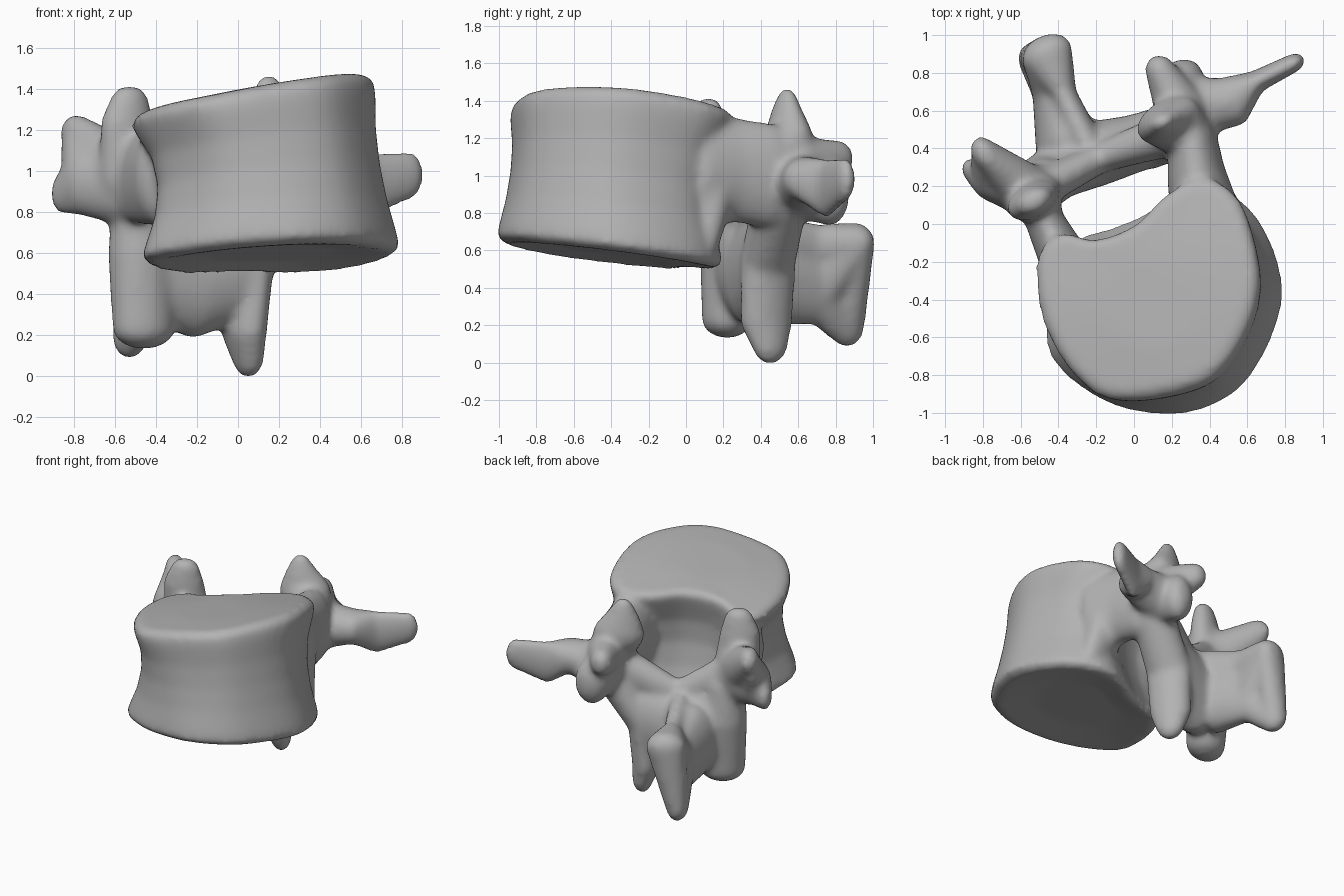
import bpy, bmesh, math
from mathutils import Vector, Matrix

cube = bpy.data.objects.get("Cube")
if cube:
    bpy.data.objects.remove(cube, do_unlink=True)

YAW = Matrix.Rotation(math.radians(28), 3, 'Z')   # the bone is turned about z
bone = bmesh.new()

ball = bmesh.new()
bmesh.ops.create_icosphere(ball, subdivisions=3, radius=1)
BALL = [v.co.copy() for v in ball.verts]
ball.free()


def add_to_bone(part):
    bmesh.ops.recalc_face_normals(part, faces=part.faces)
    mesh = bpy.data.meshes.new("part")
    part.to_mesh(mesh)
    part.free()
    bone.from_mesh(mesh)
    bpy.data.meshes.remove(mesh)


def limb(*knobs):
    """Hulls joining neighbouring ellipsoids: x, y, z, side, depth, height radii."""
    for pair in zip(knobs, knobs[1:]):
        part = bmesh.new()
        for x, y, z, a, b, c in pair:
            for p in BALL:
                part.verts.new(Vector((x, y, z)) + YAW @ Vector((p.x * a, p.y * b, p.z * c)))
        bmesh.ops.convex_hull(part, input=part.verts[:])
        loose = [v for v in part.verts if not v.link_faces]
        bmesh.ops.delete(part, geom=loose, context='VERTS')
        add_to_bone(part)


def smooth_loop(points, steps=4):
    """Closed Catmull-Rom curve through the points."""
    pts = [Vector(p) for p in points]
    n, out = len(pts), []
    for i in range(n):
        a, b, c, d = (pts[(i + k) % n] for k in (-1, 0, 1, 2))
        for s in range(steps):
            t = s / steps
            out.append(0.5 * (2 * b + (c - a) * t + (2 * a - 5 * b + 4 * c - d) * t * t
                              + (3 * b - a - 3 * c + d) * t ** 3))
    return out


# Vertebral body: kidney outlines lofted between two tilted, slightly domed end plates
upper = smooth_loop([(.16, .16), (.36, .26), (.54, .15), (.63, -.1), (.65, -.35), (.57, -.6),
                     (.4, -.82), (.12, -.91), (-.15, -.92), (-.32, -.8), (-.45, -.6),
                     (-.52, -.38), (-.52, -.15), (-.4, -.04), (-.22, -.08), (0, 0)])
lower = smooth_loop([(.2, .15), (.4, .2), (.6, .1), (.74, -.12), (.79, -.38), (.71, -.65),
                     (.55, -.88), (.3, -1), (0, -.99), (-.25, -.89), (-.44, -.72),
                     (-.47, -.55), (-.42, -.3), (-.3, -.08), (-.15, -.02), (.03, .05)])
body = bmesh.new()
rings = []
for t, size in ((.04, .5), (0, .92), (.04, 1), (.12, .98), (.3, .92), (.5, .89), (.7, .91),
                (.88, .98), (.96, 1), (1, .93), (.99, .5)):
    ring = []
    hub = Vector((.14, -.38))
    waist = .035 * math.sin(math.pi * t)
    for lo, up in zip(lower, upper):
        p = hub + (lo.lerp(up, t) - hub) * size + Vector((waist, -waist))
        z0 = .5 + .06 * p.x - .13 * p.y
        z1 = 1.36 + .17 * p.x - .1 * p.y - .1 * (p.x - .1) ** 2 - .15 * (p.y + .3) ** 2
        ring.append(body.verts.new((p.x, p.y, z0 + (z1 - z0) * t)))
    rings.append(ring)
for r, s in zip(rings, rings[1:]):
    for i in range(len(r)):
        j = (i + 1) % len(r)
        body.faces.new((r[i], r[j], s[j], s[i]))
caps = [body.faces.new(rings[0]), body.faces.new(rings[-1])]
bmesh.ops.triangulate(body, faces=caps)
add_to_bone(body)

# Pedicles, with a fillet running down the back of the body
limb((.37, .06, 1.02, .19, .12, .32), (.33, .25, 1.03, .16, .12, .28),
     (.31, .45, 1, .13, .14, .28))
limb((.4, .06, .62, .17, .09, .08), (.36, .13, .95, .17, .13, .18))
limb((-.38, -.17, .97, .13, .12, .24), (-.48, .03, .96, .1, .12, .22),
     (-.52, .17, .96, .13, .12, .22))

# Superior articular processes
limb((.28, .48, 1.05, .14, .14, .2), (.18, .55, 1.2, .18, .11, .14),
     (.16, .54, 1.32, .12, .08, .08), (.15, .54, 1.4, .07, .05, .07))
limb((-.53, .14, 1, .16, .11, .2), (-.54, .12, 1.24, .14, .09, .08),
     (-.53, .12, 1.34, .1, .07, .08))

# Mammillary processes
limb((.25, .6, 1.05, .14, .14, .16), (.14, .81, 1.09, .08, .09, .1))
limb((.25, .6, .95, .14, .14, .18), (.25, .77, .9, .12, .1, .17))
limb((-.6, .2, 1, .14, .13, .18), (-.79, .37, 1.18, .07, .1, .1))

# Transverse processes
limb((.32, .62, .95, .14, .16, .16), (.52, .65, .98, .05, .14, .12),
     (.64, .75, .93, .05, .06, .16), (.84, .85, .98, .07, .05, .12))
limb((-.56, .18, .94, .15, .14, .21), (-.75, .23, .95, .11, .11, .17),
     (-.86, .28, .89, .05, .07, .1))
limb((-.75, .23, .95, .11, .11, .17), (-.8, .34, 1.1, .06, .08, .12))

# Inferior articular processes
limb((.24, .5, .85, .15, .15, .14), (.06, .44, .55, .1, .16, .15),
     (.03, .43, .22, .1, .15, .1), (.05, .45, .09, .07, .1, .1))
limb((-.48, .22, .85, .14, .12, .12), (-.47, .23, .6, .17, .15, .1),
     (-.46, .22, .23, .16, .13, .1))

# Laminae meeting at the midline, thick below with a notched upper edge
limb((.05, .44, .55, .1, .15, .27), (-.22, .37, .48, .1, .18, .3),
     (-.47, .23, .58, .13, .12, .3))
limb((.2, .48, .92, .12, .12, .14), (-.18, .35, .74, .07, .08, .12),
     (-.47, .2, .92, .12, .1, .14))

# Spinous process: a plate with a thin upper ridge, thickened at its free end
neck = (-.43, .7, .43, .11, .1, .23)
tip_top = (-.46, .9, .64, .14, .1, .11)
limb((-.36, .45, .48, .17, .13, .28), neck)
limb((-.25, .43, .68, .08, .1, .13), (-.38, .7, .62, .07, .1, .12), tip_top)
limb(neck, tip_top, (-.53, .86, .2, .08, .1, .12), neck)

# Fuse everything into one smooth bone
mesh = bpy.data.meshes.new("vertebra")
bone.to_mesh(mesh)
bone.free()
vertebra = bpy.data.objects.new("vertebra", mesh)
bpy.context.collection.objects.link(vertebra)

grey = bpy.data.materials.new("bone grey")
grey.use_nodes = True
colour = (.45, .45, .45, 1)
grey.diffuse_color = colour
grey.node_tree.nodes["Principled BSDF"].inputs["Base Color"].default_value = colour
mesh.materials.append(grey)

remesh = vertebra.modifiers.new("fuse", 'REMESH')
remesh.mode = 'VOXEL'
remesh.voxel_size = .02
remesh.use_smooth_shade = True
soften = vertebra.modifiers.new("soften", 'SMOOTH')
soften.factor = .5
soften.iterations = 14
